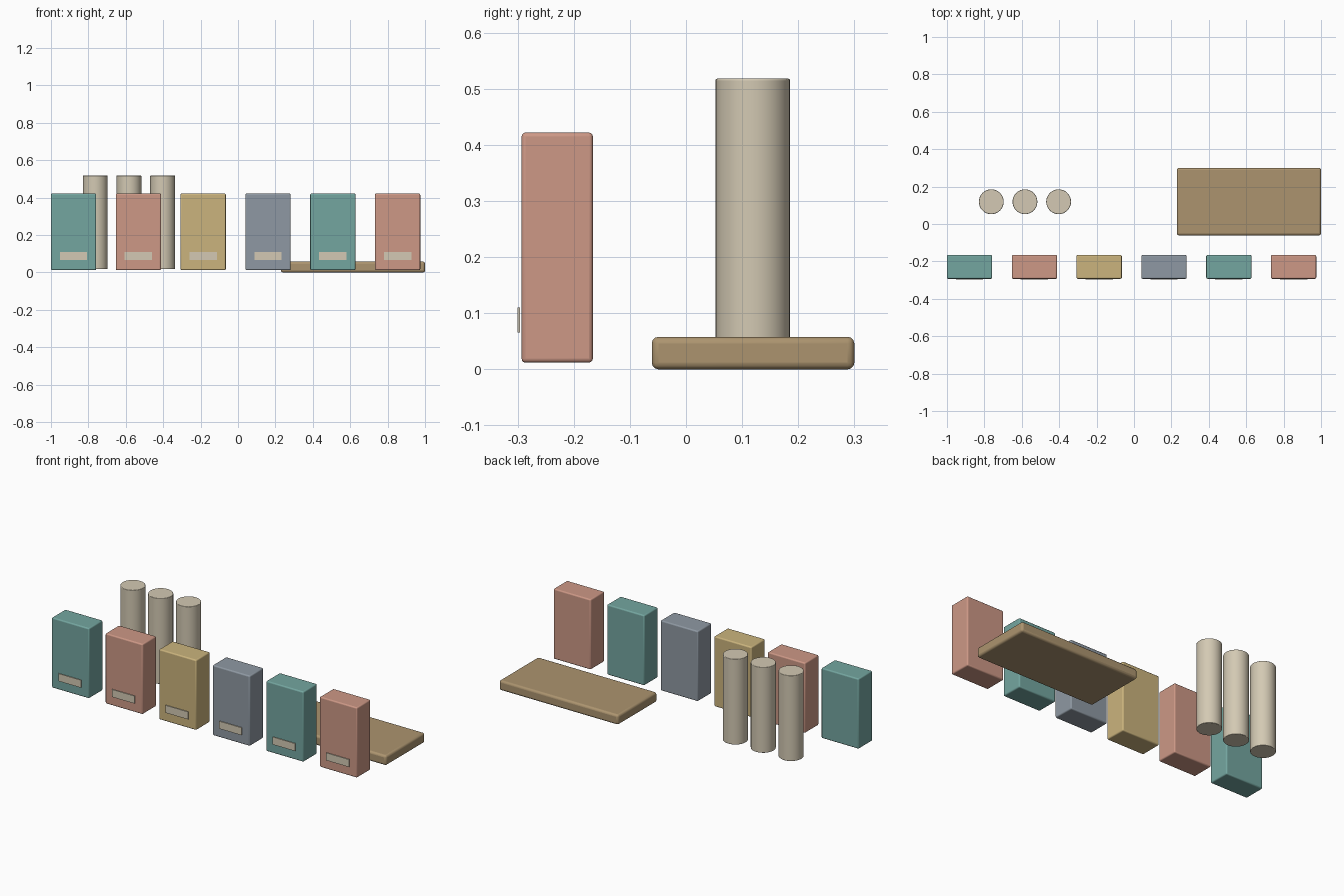
import bpy, bmesh
from mathutils import Matrix, Vector

if "Cube" in bpy.data.objects:
    bpy.data.objects.remove(bpy.data.objects["Cube"])


def material(name, rgb):
    m = bpy.data.materials.new(name)
    lin = [(c / 255 / 12.92) if c < 11 else ((c / 255 + 0.055) / 1.055) ** 2.4 for c in rgb]
    m.diffuse_color = (*lin, 1)
    m.use_nodes = True
    m.node_tree.nodes["Principled BSDF"].inputs["Base Color"].default_value = m.diffuse_color
    return m


teal = material("teal", (116, 166, 160))
salmon = material("salmon", (205, 152, 134))
mustard = material("mustard", (203, 180, 125))
grey = material("slate grey", (143, 153, 163))
wood = material("wood", (172, 148, 111))
cream = material("cream", (211, 201, 179))


def finish(name, bm, mat, bevel):
    me = bpy.data.meshes.new(name)
    bm.to_mesh(me)
    bm.free()
    me.materials.append(mat)
    ob = bpy.data.objects.new(name, me)
    bpy.context.collection.objects.link(ob)
    if bevel:
        b = ob.modifiers.new("soft edges", "BEVEL")
        b.width, b.segments = bevel, 3
        b.limit_method, b.angle_limit = "ANGLE", 0.7
    bpy.ops.object.select_all(action="DESELECT")
    ob.select_set(True)
    bpy.context.view_layer.objects.active = ob
    bpy.ops.object.shade_smooth_by_angle()
    return ob


def box(name, x, y, z, mat, bevel=0):
    bm = bmesh.new()
    lo, hi = Vector((x[0], y[0], z[0])), Vector((x[1], y[1], z[1]))
    bmesh.ops.create_cube(bm, size=1, matrix=Matrix.Translation((lo + hi) / 2)
                          @ Matrix.Diagonal((*(hi - lo), 1)))
    return finish(name, bm, mat, bevel)


# Row of cartons, each with a thin label plate in front
for i, mat in enumerate((teal, salmon, mustard, grey, teal, salmon)):
    cx = -0.879 + 0.3465 * i
    box(f"carton_{i + 1}", (cx - 0.121, cx + 0.121), (-0.293, -0.166), (0.012, 0.422), mat, 0.007)
    box(f"label_{i + 1}", (cx - 0.073, cx + 0.073), (-0.300, -0.2955), (0.066, 0.110), cream)

# Three upright rolls
for i in range(3):
    bm = bmesh.new()
    bmesh.ops.create_cone(bm, cap_ends=True, segments=32, radius1=0.0665, radius2=0.0665, depth=0.5,
                          matrix=Matrix.Translation((-0.763 + 0.18 * i, 0.119, 0.268)))
    finish(f"roll_{i + 1}", bm, cream, 0.003)

# Flat board
box("board", (0.229, 1.0), (-0.061, 0.300), (0, 0.058), wood, 0.012)
